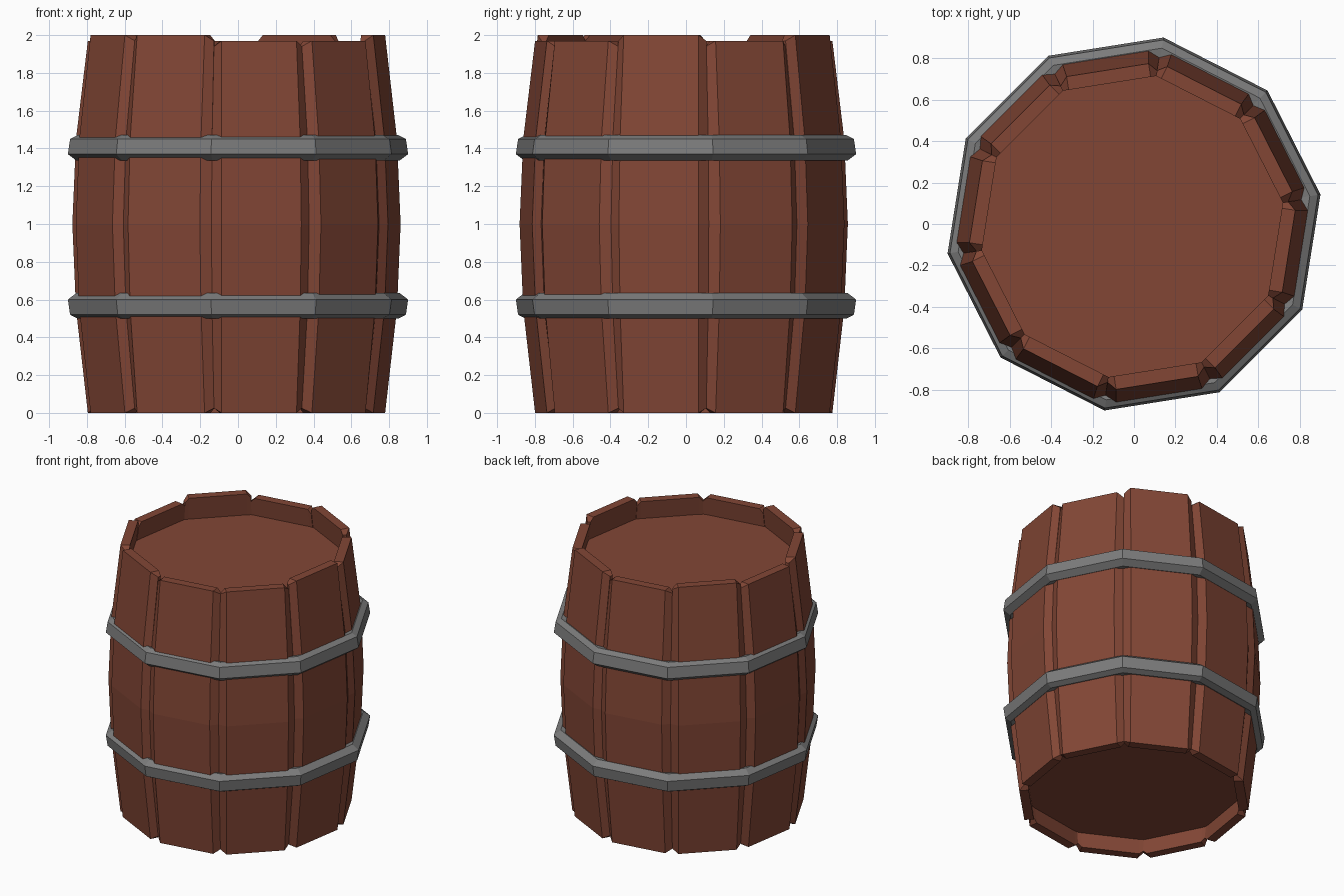
import bpy, bmesh, math

if "Cube" in bpy.data.objects:
    bpy.data.objects.remove(bpy.data.objects["Cube"])

SIDES = 10
T = math.tan(math.pi / SIDES)          # half-width of a decagon side per unit apothem
DX, DY = -0.008, -0.012                # the wooden body sits slightly off the hoops


def material(name, rgb):
    m = bpy.data.materials.new(name)
    m.diffuse_color = (*rgb, 1)
    m.use_nodes = True
    m.node_tree.nodes["Principled BSDF"].inputs["Base Color"].default_value = m.diffuse_color
    return m


wood = material("reddish_brown_wood", (0.225, 0.062, 0.036))
iron = material("grey_iron", (0.20, 0.20, 0.20))


def loft(name, rings, mat, caps=(), closed=False):
    """Skin a list of rings; close ends with index lists, or join last ring to first."""
    bm = bmesh.new()
    loops = [[bm.verts.new(p) for p in ring] for ring in rings]
    pairs = list(zip(loops, loops[1:]))
    if closed:
        pairs.append((loops[-1], loops[0]))
    for end in (loops[0], loops[-1]):
        for cap in caps:
            bm.faces.new([end[i] for i in cap])
    n = len(loops[0])
    for lo, hi in pairs:
        for i in range(n):
            j = (i + 1) % n
            bm.faces.new((lo[i], lo[j], hi[j], hi[i]))
    bmesh.ops.recalc_face_normals(bm, faces=bm.faces)
    me = bpy.data.meshes.new(name)
    bm.to_mesh(me)
    bm.free()
    me.materials.append(mat)
    ob = bpy.data.objects.new(name, me)
    bpy.context.collection.objects.link(ob)
    return ob


def decagon(r, z, dx=0, dy=0):
    return [(dx + r * math.cos(math.radians(9 + 36 * k)),
             dy + r * math.sin(math.radians(9 + 36 * k)), z) for k in range(SIDES)]


# Staves: bulging planks with bevelled sides and clipped end corners
def stave_ring(angle, a, z, clip):
    w, mid, inner = 0.078 + 0.16 * a, a - 0.04, a - 0.065
    section = [(a, -w, 0), (a, w, 0), (mid, mid * T, clip), (inner, inner * T, clip),
               (inner, w, 0), (inner, -w, 0), (inner, -inner * T, clip), (mid, -mid * T, clip)]
    c, s = math.cos(angle), math.sin(angle)
    return [(DX + u * c - v * s, DY + u * s + v * c, z + dz) for u, v, dz in section]


short_staves = {-81, -45, 27, 99, 171}
stave_caps = [(0, 1, 4, 5), (1, 2, 3, 4), (5, 6, 7, 0)]
for k in range(SIDES):
    deg = -153 + 36 * k
    top = 1.97 if deg in short_staves else 2.0
    profile = [(0.765, 0, 0.025), (0.827, 0.55, 0), (0.846, 1.0, 0),
               (0.827, 1.45, 0), (0.765, top, -0.03)]
    loft(f"stave_{k + 1}", [stave_ring(math.radians(deg), *p) for p in profile],
         wood, stave_caps)

# Recessed heads at both ends
for name, z in (("bottom_head", 0.12), ("top_head", 1.80)):
    loft(name, [decagon(0.755, z, DX, DY), decagon(0.755, z + 0.035, DX, DY)],
         wood, [range(SIDES)])

# Iron hoops, the lower one an upside-down copy of the upper
hoop = [(0.865, -0.065), (0.912, -0.03), (0.90, 0.05), (0.86, 0.07), (0.80, 0.06), (0.80, -0.055)]
for name, sign, z in (("lower_hoop", -1, 0.57), ("upper_hoop", 1, 1.40)):
    loft(name, [decagon(r, z + sign * h) for r, h in hoop], iron, closed=True)
